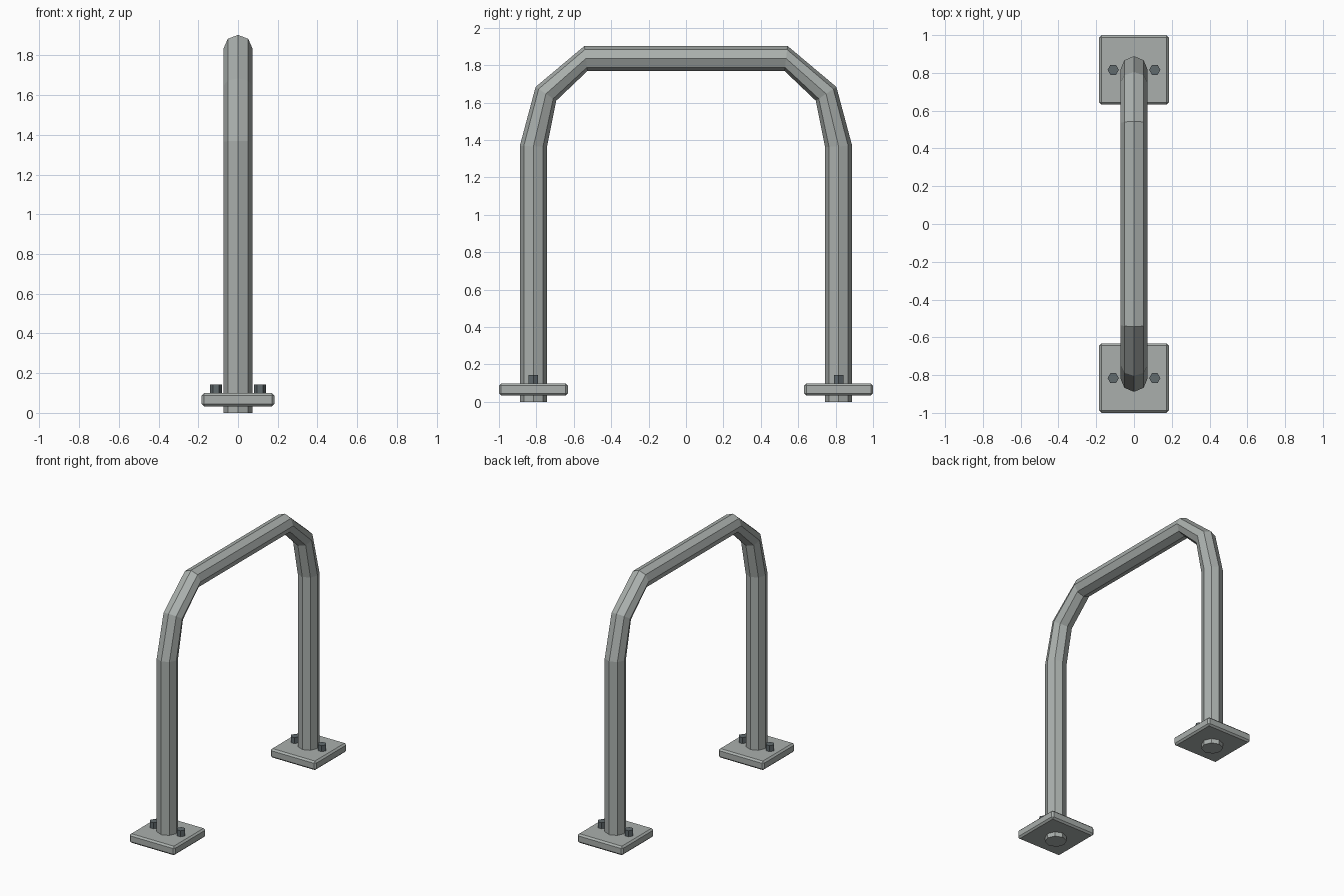
import bpy, bmesh, math
from mathutils import Vector

if "Cube" in bpy.data.objects:
    bpy.data.objects.remove(bpy.data.objects["Cube"])


def material(name, rgb):
    m = bpy.data.materials.new(name)
    m.diffuse_color = (*rgb, 1)
    m.use_nodes = True
    m.node_tree.nodes["Principled BSDF"].inputs["Base Color"].default_value = m.diffuse_color
    return m


STEEL = material("galvanised steel", (0.40, 0.43, 0.415))
DARK = material("dark bolt steel", (0.12, 0.145, 0.155))

LEG_Y = 0.816   # distance of each leg from the centre
R = 0.0725      # tube radius


def finish(name, bm, mat):
    bmesh.ops.recalc_face_normals(bm, faces=bm.faces)
    me = bpy.data.meshes.new(name)
    bm.to_mesh(me)
    bm.free()
    me.materials.append(mat)
    ob = bpy.data.objects.new(name, me)
    bpy.context.collection.objects.link(ob)
    return ob


# Bent tube: octagonal rings, each given by centre (y, z) and outward half axis (y, z)
half = [
    ((-LEG_Y, 0.0), (-R, 0.0)),
    ((-LEG_Y, 1.366), (-R, 0.003)),
    ((-0.749, 1.647), (-0.055, 0.037)),
    ((-0.535, 1.836), (-0.008, 0.067)),
]
path = half + [((-c[0], c[1]), (-a[0], a[1])) for c, a in reversed(half)]
bm = bmesh.new()
rings = []
for c, a in path:
    ring = []
    for i in range(8):
        t = i * math.tau / 8
        off = Vector((R * math.sin(t), a[0] * math.cos(t), a[1] * math.cos(t)))
        ring.append(bm.verts.new(Vector((0, *c)) + off))
    rings.append(ring)
for r0, r1 in zip(rings, rings[1:]):
    for i in range(8):
        j = (i + 1) % 8
        bm.faces.new((r0[i], r0[j], r1[j], r1[i]))
bm.faces.new(rings[0])
bm.faces.new(rings[-1])
finish("bent_tube", bm, STEEL)

for side, s in (("front", -1), ("back", 1)):
    # Base plate with chamfered edges
    bm = bmesh.new()
    bmesh.ops.create_cube(bm, size=1)
    bmesh.ops.scale(bm, vec=(0.368, 0.368, 0.066), verts=bm.verts)
    bmesh.ops.bevel(bm, geom=bm.edges[:], offset=0.012, segments=1,
                    affect='EDGES', profile=0.5)
    plate = finish(side + "_base_plate", bm, STEEL)
    plate.location = (0, s * LEG_Y, 0.066)

    # Hexagonal bolt heads either side of the leg
    for hand, x in (("left", -0.11), ("right", 0.11)):
        bm = bmesh.new()
        bmesh.ops.create_cone(bm, cap_ends=True, segments=6, radius1=0.03,
                              radius2=0.03, depth=0.06)
        # turn so that two corners point along x
        v = max(bm.verts, key=lambda p: p.co.x)
        if v.co.x < 0.029:
            for p in bm.verts:
                p.co.x, p.co.y = p.co.y, -p.co.x
        bolt = finish(f"{side}_{hand}_bolt", bm, DARK)
        bolt.location = (x, s * LEG_Y, 0.113)
